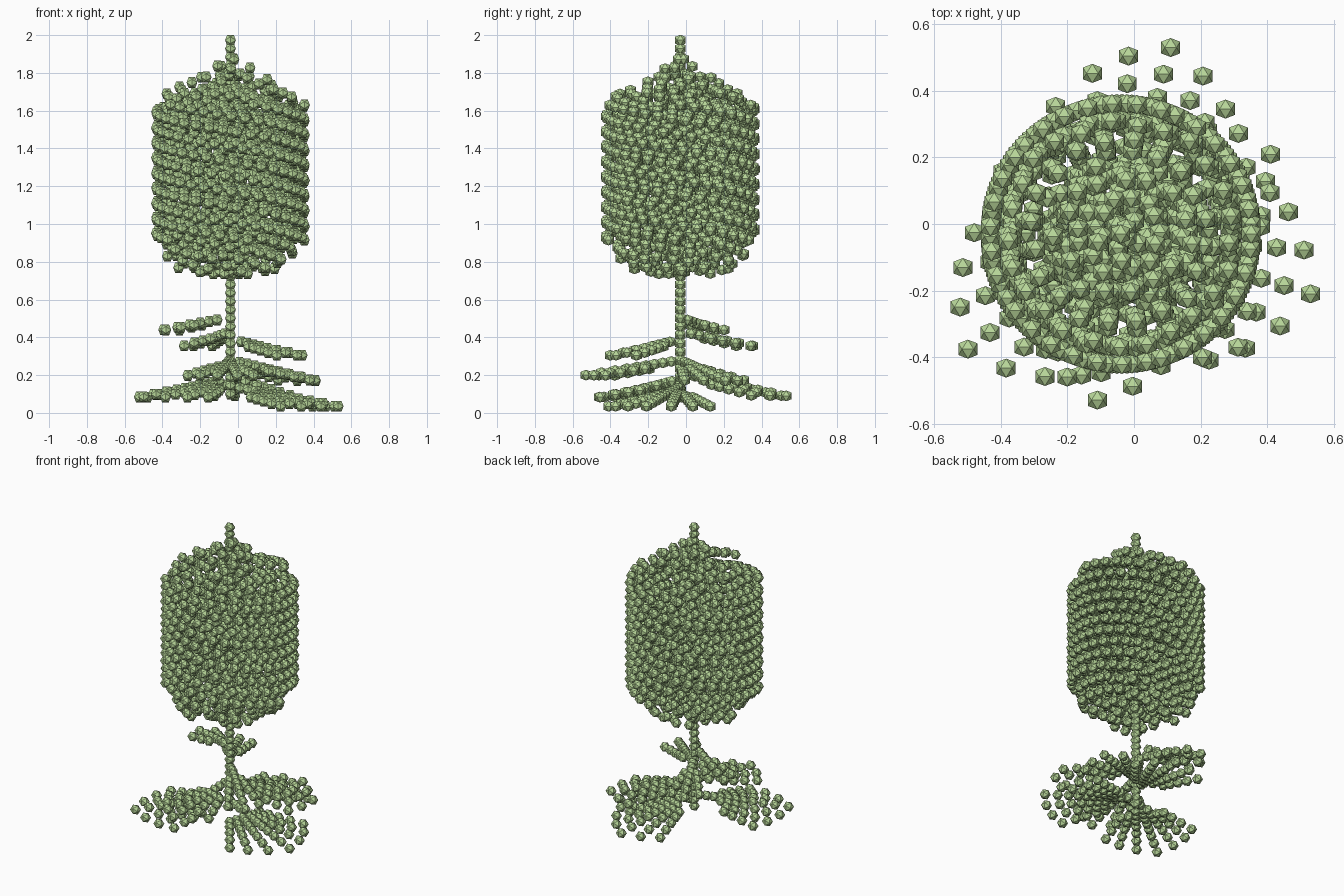
import bpy, bmesh, random
from math import sin, cos, radians, pi, sqrt
from mathutils import Vector

if "Cube" in bpy.data.objects:
    bpy.data.objects.remove(bpy.data.objects["Cube"])

random.seed(4)
CX, CY = -0.04, -0.03          # stem axis
PHI = (1 + sqrt(5)) / 2
S = 0.0285 / PHI               # bead size

green = bpy.data.materials.new("leaf_green")
green.diffuse_color = (0.48, 0.68, 0.32, 1)
green.use_nodes = True
green.node_tree.nodes["Principled BSDF"].inputs["Base Color"].default_value = green.diffuse_color

# One icosahedral bead, edge-up orientation
bead = bmesh.new()
for a in (-1, 1):
    for b in (-PHI, PHI):
        for co in ((0, b, a), (b, a, 0), (a, 0, b)):
            bead.verts.new(Vector(co) * S)
bmesh.ops.convex_hull(bead, input=bead.verts)
bead.verts.index_update()
BV = [v.co.copy() for v in bead.verts]
BF = [[v.index for v in f.verts] for f in bead.faces]
bead.free()


def beads(name, points):
    """Mesh object with one bead at every point."""
    verts, faces = [], []
    for p in points:
        n = len(verts)
        verts += [v + p for v in BV]
        faces += [[n + i for i in f] for f in BF]
    me = bpy.data.meshes.new(name)
    me.from_pydata(verts, [], faces)
    me.materials.append(green)
    ob = bpy.data.objects.new(name, me)
    bpy.context.collection.objects.link(ob)


def polar(r, deg, z):
    return Vector((CX + r * cos(radians(deg)), CY + r * sin(radians(deg)), z))


# Stem: a string of beads up the axis
beads("stem", [polar(0, 0, 0.10 + i * 0.0446) for i in range(43)])

# Drooping leaves: a midrib plus side rays (angle, length, tip z, root z, rays each side)
leaves = [(-17.5, .598, .035, .14, 3), (75, .58, .09, .21, 2),
          (217, .575, .085, .18, 3), (28, .51, .17, .28, 2),
          (262, .504, .20, .28, 2), (-44, .49, .305, .39, 1),
          (117, .43, .355, .43, 1), (152, .40, .44, .505, 1)]
for i, (ang, length, tip, root, side) in enumerate(leaves):
    pts = []
    for k in range(-side, side + 1):
        r, step = length - 0.045 * abs(k), 0.083
        while r > (0.04 if k == 0 else 0.13 + 0.02 * abs(k)):
            z = root + (tip - root) * r / length - 0.008 * abs(k)
            pts.append(polar(r, ang + 12.5 * k, max(z, 0.031)))
            r -= step
            step = max(0.045, step * 0.87)
    beads(f"leaf_{i + 1}", pts)


# Flower head outline
def head_top(r):
    return 1.63 if r > .37 else 1.89 - 0.58 * r


def head_bottom(r):
    return .735 + (0 if r < .2 else 4.6 * (r - .2) ** 2)


# Flower head: nested shells of five-start spirals (radius, bead gap, scatter)
shells = [(.392, .074, 0), (.335, .082, .012), (.27, .085, .025),
          (.19, .085, .03), (.10, .08, .03), (.04, .08, .02)]
for i, (r, gap, scatter) in enumerate(shells):
    per_turn = max(5, round(2 * pi * r / gap))
    pts = []
    for arm in range(5):
        for k in range(-per_turn, per_turn * 4):
            rr = r + random.uniform(-scatter, scatter)
            z = 1.63 - 0.40 * k / per_turn + random.uniform(-.3, .3) * scatter
            if head_bottom(rr) <= z <= head_top(rr):
                pts.append(polar(rr, arm * 72 + 360 * k / per_turn + 23 * i, z))
    beads(f"flower_shell_{i + 1}", pts)
